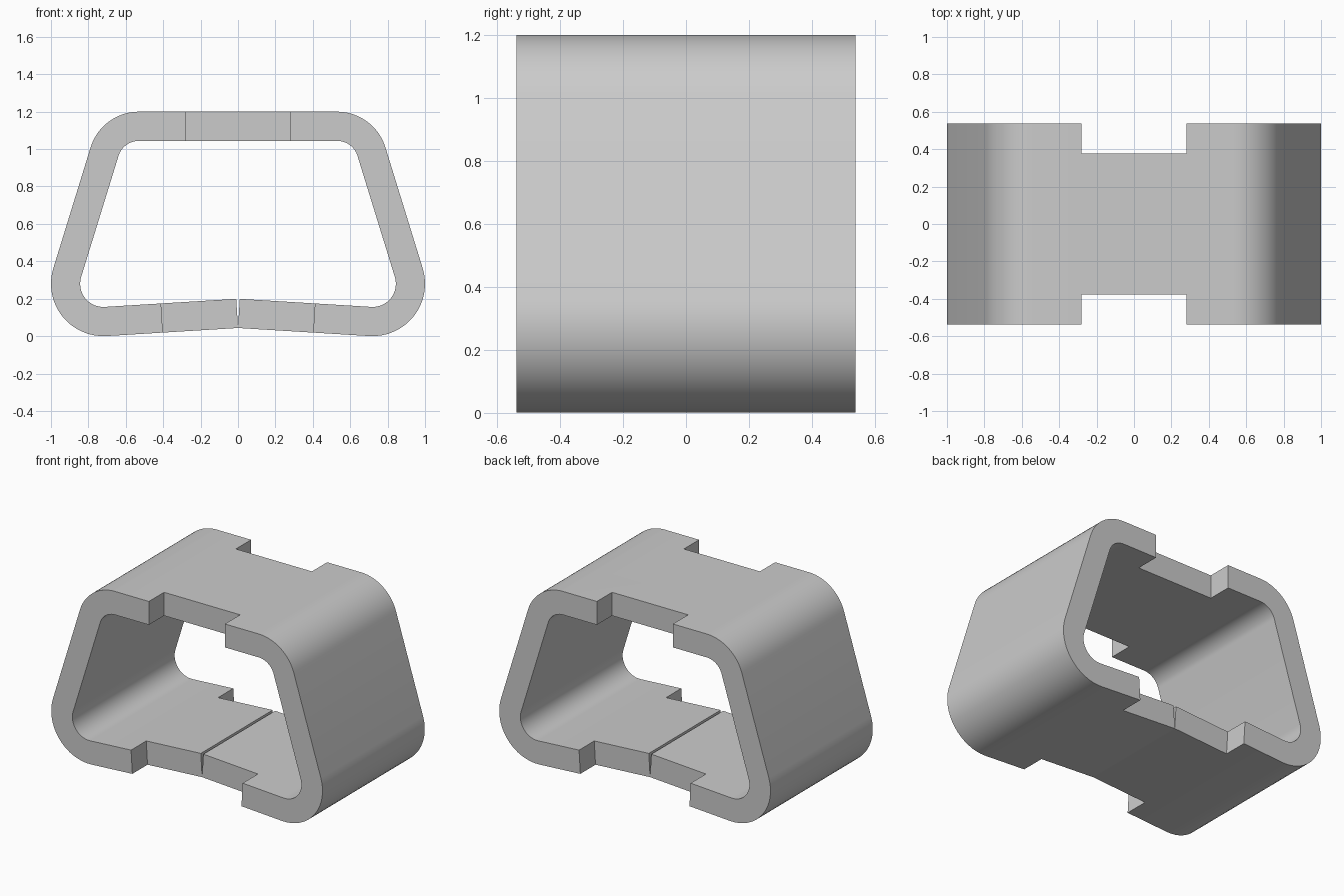
import bpy, bmesh, math
from mathutils import Vector

cube = bpy.data.objects.get("Cube")
if cube:
    bpy.data.objects.remove(cube, do_unlink=True)

WALL = 0.156                      # wall thickness
DEPTH, NOTCH_DEPTH = 0.538, 0.378 # half depths of full and notched sections
TOP_NOTCH, BOTTOM_NOTCH = 0.28, 0.405
STEPS = 16

grey = bpy.data.materials.new("Plain grey")
grey.use_nodes = True
colour = (0.6, 0.6, 0.6, 1.0)
grey.diffuse_color = colour
grey.node_tree.nodes["Principled BSDF"].inputs["Base Color"].default_value = colour


def arc(cx, cz, radius, start, end):
    """Pairs of outer and inner wall points round one corner."""
    pairs = []
    for i in range(STEPS + 1):
        a = math.radians(start + (end - start) * i / STEPS)
        n = Vector((math.cos(a), math.sin(a)))
        c = Vector((cx, cz))
        pairs.append((c + n * radius, c + n * (radius - WALL)))
    return pairs


# Left half of the band: top middle, two rounded corners, sagging base
half = [(Vector((x, 1.2)), Vector((x, 1.2 - WALL))) for x in (0, TOP_NOTCH)]
half += arc(0.53, 0.93, 0.27, 90, 17.1)
half += arc(0.72, 0.28, 0.28, 17.1, -93.5)
base_normal = Vector((math.cos(math.radians(-93.5)), math.sin(math.radians(-93.5))))
tangent = half[-1][0]
for x in (BOTTOM_NOTCH - 0.003, 0):
    outer = Vector((x, tangent.y + (tangent.x - x) * math.tan(math.radians(3.5))))
    half.append((outer, outer - base_normal * WALL))

# Mirror to the other side, leaving the wedge slit open at the base
flip = lambda p: Vector((-p.x, p.y))
pairs = [(flip(o), flip(i)) for o, i in reversed(half[1:])] + half
last = len(pairs) - 2
middle = len(half) - 1
narrow = {0, last, middle - 1, middle}   # segments notched front and back

# Block cells along the band; faces shared by two cells are left out
levels = [-DEPTH, -NOTCH_DEPTH, NOTCH_DEPTH, DEPTH]
bm = bmesh.new()
verts = {(s, side, k): bm.verts.new((p.x, y, p.y))
         for s, pair in enumerate(pairs)
         for side, p in enumerate(pair)
         for k, y in enumerate(levels)}
cells = {}
for s in range(last + 1):
    for k in ([1] if s in narrow else [0, 1, 2]):
        c = lambda a, b, d: (s + a, b, k + d)
        for quad in (
            (c(0, 0, 0), c(1, 0, 0), c(1, 0, 1), c(0, 0, 1)),
            (c(0, 1, 0), c(0, 1, 1), c(1, 1, 1), c(1, 1, 0)),
            (c(0, 0, 0), c(0, 1, 0), c(1, 1, 0), c(1, 0, 0)),
            (c(0, 0, 1), c(1, 0, 1), c(1, 1, 1), c(0, 1, 1)),
            (c(0, 0, 0), c(0, 0, 1), c(0, 1, 1), c(0, 1, 0)),
            (c(1, 0, 0), c(1, 1, 0), c(1, 1, 1), c(1, 0, 1)),
        ):
            key = frozenset(quad)
            if key in cells:
                del cells[key]
            else:
                cells[key] = quad
for quad in cells.values():
    bm.faces.new([verts[v] for v in quad])
bmesh.ops.delete(bm, geom=[v for v in bm.verts if not v.link_faces], context='VERTS')
bmesh.ops.recalc_face_normals(bm, faces=bm.faces)
# Merge flat neighbours into clean faces
bmesh.ops.dissolve_limit(bm, angle_limit=math.radians(0.5), verts=bm.verts, edges=bm.edges)

mesh = bpy.data.meshes.new("notched_band")
bm.to_mesh(mesh)
bm.free()
mesh.materials.append(grey)
band = bpy.data.objects.new("notched_band", mesh)
bpy.context.collection.objects.link(band)
bpy.ops.object.select_all(action='DESELECT')
band.select_set(True)
bpy.context.view_layer.objects.active = band
bpy.ops.object.shade_smooth_by_angle(angle=math.radians(30))
